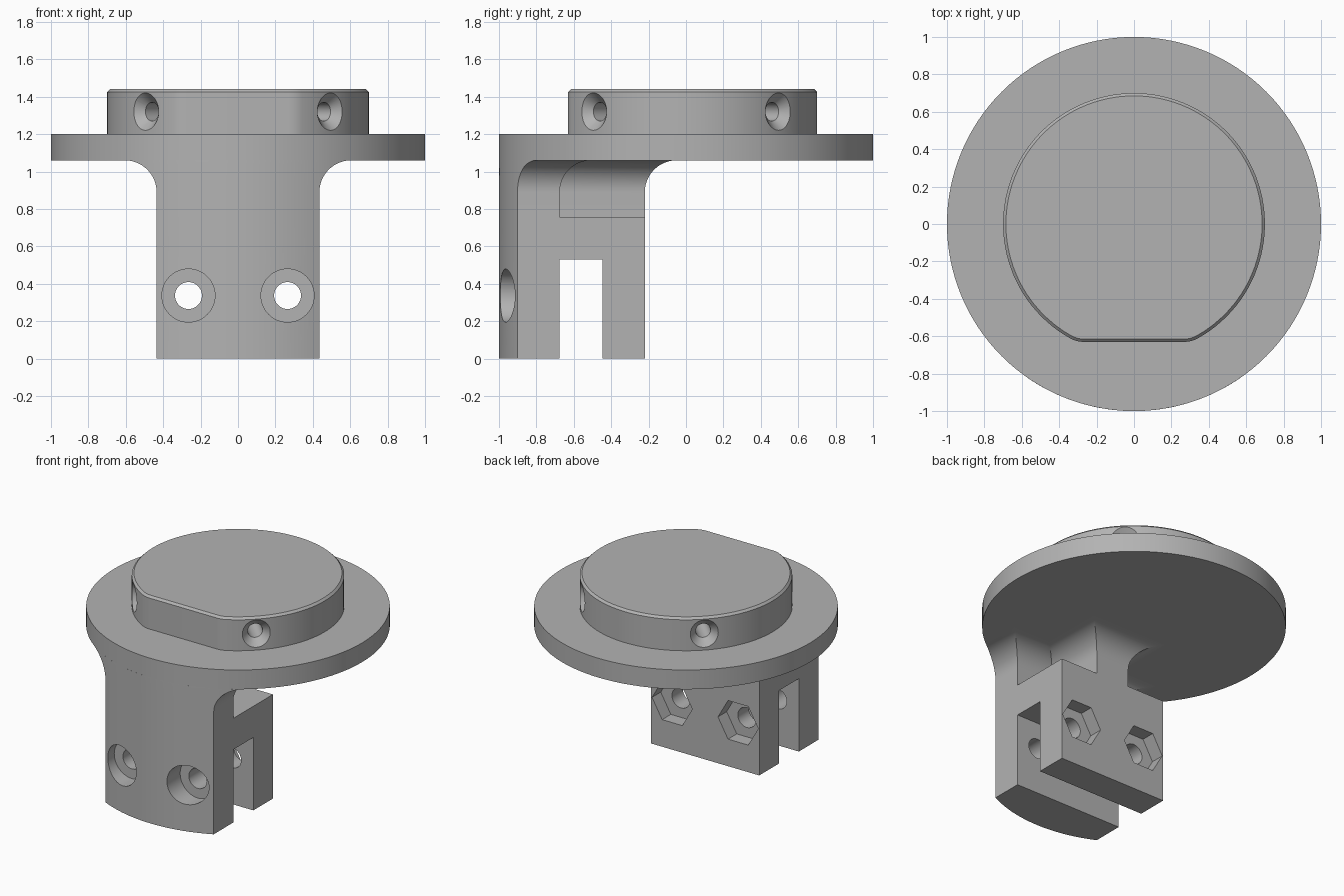
import bpy, bmesh, math
from mathutils import Vector, Matrix

cube = bpy.data.objects.get("Cube")
if cube:
    bpy.data.objects.remove(cube)

grey = bpy.data.materials.new("matte grey")
grey.use_nodes = True
colour = (0.45, 0.45, 0.45, 1)
grey.diffuse_color = colour
grey.node_tree.nodes["Principled BSDF"].inputs["Base Color"].default_value = colour


def loft(name, rings):
    """Skin a stack of equal-length rings and cap both ends."""
    bm = bmesh.new()
    rows = [[bm.verts.new(p) for p in ring] for ring in rings]
    n = len(rows[0])
    for a, b in zip(rows, rows[1:]):
        for i in range(n):
            j = (i + 1) % n
            bm.faces.new((a[i], a[j], b[j], b[i]))
    bm.faces.new(rows[0][::-1])
    bm.faces.new(rows[-1])
    bmesh.ops.recalc_face_normals(bm, faces=bm.faces)
    mesh = bpy.data.meshes.new(name)
    bm.to_mesh(mesh)
    bm.free()
    ob = bpy.data.objects.new(name, mesh)
    bpy.context.collection.objects.link(ob)
    mesh.materials.append(grey)
    return ob


def circle(r, z, n):
    return [(r * math.cos(math.tau * i / n), r * math.sin(math.tau * i / n), z) for i in range(n)]


def bore(name, start, direction, steps, sides=48):
    """Turned cutter: steps are (distance along direction, radius)."""
    ob = loft(name, [circle(r, d, sides) for d, r in steps])
    turn = Vector(direction).to_track_quat('Z', 'Y').to_matrix().to_4x4()
    ob.data.transform(Matrix.Translation(start) @ turn)
    return ob


def box(name, lo, hi):
    corners = [(lo[0], lo[1]), (hi[0], lo[1]), (hi[0], hi[1]), (lo[0], hi[1])]
    return loft(name, [[(x, y, z) for x, y in corners] for z in (lo[2], hi[2])])


def combine(ob, tool, operation='DIFFERENCE'):
    mod = ob.modifiers.new(operation.lower(), 'BOOLEAN')
    mod.object, mod.operation, mod.solver = tool, operation, 'EXACT'
    bpy.context.view_layer.objects.active = ob
    bpy.ops.object.modifier_apply(modifier=mod.name)
    bpy.data.objects.remove(tool)


# Dimensions shared by the leg
HALF, NECK = 0.435, 0.135
SLAB_Y, BACK_Y = -0.675, -0.22
STEP_Z, UNDER_Z, FILLET = 0.757, 1.06, 0.17


def front_arc(half, z):
    a = math.asin(half)
    return [(math.sin(t), -math.cos(t), z) for t in (a * (i / 16 - 1) for i in range(33))]


def neck_ring(d, z):
    """T-shaped section grown outward by d, with the front on the flange rim."""
    w, n, s, b = HALF + d, NECK + d, SLAB_Y + d, BACK_Y + d
    back = [(w, s), (n, s), (n, b), (-n, b), (-n, s), (-w, s)]
    return front_arc(w, z) + [(x, y, z) for x, y in back]


# Leg: full-width clamp below, flared neck above
leg = loft("clamp_leg", [front_arc(HALF, z) + [(HALF, BACK_Y, z), (-HALF, BACK_Y, z)]
                         for z in (0, STEP_Z)])
flare = [neck_ring(0, STEP_Z)]
for i in range(13):
    t = math.pi / 2 * i / 12
    flare.append(neck_ring(FILLET * (1 - math.cos(t)), UNDER_Z - FILLET * (1 - math.sin(t))))
combine(leg, loft("flared_neck", flare), 'UNION')

# Slot, bolt holes with round counterbores in front and nut pockets behind
combine(leg, box("slot", (-1, SLAB_Y, -0.5), (1, -0.445, 0.53)))
for x in (-0.265, 0.265):
    start = (x, -1.2, 0.337)
    combine(leg, bore("bolt_hole", start, (0, 1, 0), [(0, 0.072), (1.2, 0.072)]))
    combine(leg, bore("counterbore", start, (0, 1, 0), [(0, 0.142), (0.36, 0.142)]))
    pocket = [(x + px, y, 0.337 + pz) for y in (0,) for px, pz, _ in circle(0.162, 0, 6)]
    combine(leg, loft("nut_pocket", [[(px, y, pz) for px, _, pz in pocket]
                                     for y in (-0.32, -0.1)]))

# Round flange
flange = loft("flange", [circle(1, z, 128) for z in (UNDER_Z, 1.2)])


def boss_ring(inset, z):
    """Circle with a flat at the front and rounded ends to the flat."""
    R, flat, r = 0.7 - inset, -0.63 + inset, 0.15 - inset
    cy = flat + r
    cx = math.sqrt((R - r) ** 2 - cy ** 2)
    a = math.atan2(cy, cx)
    pts = []
    for i in range(97):
        t = a + (math.pi - 2 * a) * i / 96
        pts.append((R * math.cos(t), R * math.sin(t), z))
    for side in (-1, 1):
        for i in range(1, 9):
            k = i / 8 if side < 0 else 1 - (i - 1) / 8
            t = a + (-math.pi / 2 - a) * k
            pts.append((side * (cx + r * math.cos(t)), cy + r * math.sin(t), z))
    return pts


# Boss with a chamfered top and four countersunk radial holes
boss = loft("boss", [boss_ring(0, 1.2), boss_ring(0, 1.425), boss_ring(0.015, 1.44)])
for sx in (-1, 1):
    for sy in (-1, 1):
        out = Vector((sx, sy, 0)).normalized()
        start = out * 0.75 + Vector((0, 0, 1.32))
        combine(boss, bore("screw_hole", start, -out,
                           [(0, 0.15), (0.1, 0.05), (0.3, 0.05)]))

for ob in (leg, flange, boss):
    bpy.ops.object.select_all(action='DESELECT')
    ob.select_set(True)
    bpy.context.view_layer.objects.active = ob
    bpy.ops.object.shade_smooth_by_angle(angle=math.radians(25))
